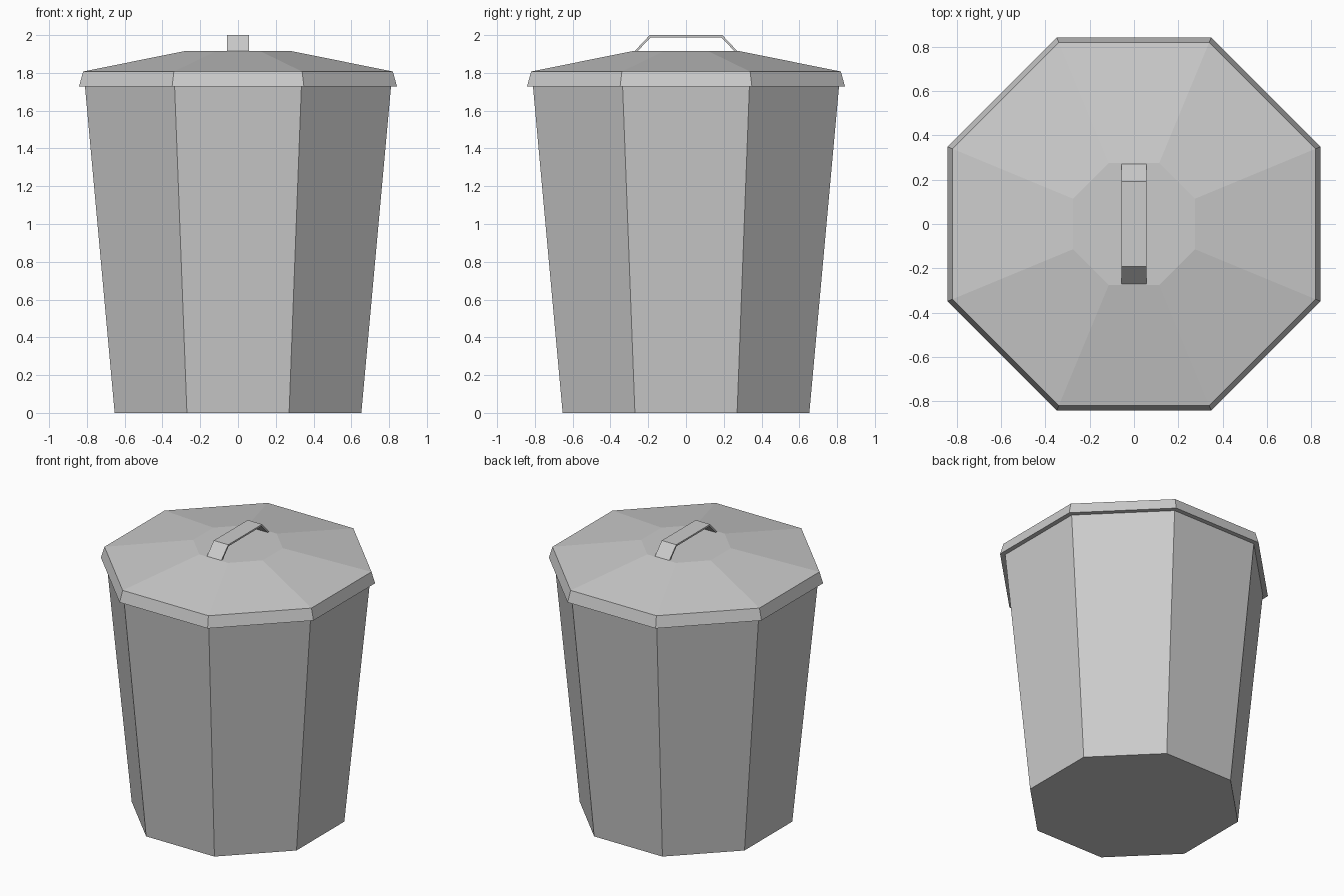
import bpy, bmesh
from math import cos, sin, pi

if "Cube" in bpy.data.objects:
    bpy.data.objects.remove(bpy.data.objects["Cube"])

SIDES = 8


def finish(name, bm):
    bmesh.ops.recalc_face_normals(bm, faces=bm.faces[:])
    me = bpy.data.meshes.new(name)
    bm.to_mesh(me)
    bm.free()
    ob = bpy.data.objects.new(name, me)
    bpy.context.collection.objects.link(ob)
    return ob


def octagon_loft(name, profile, caps):
    """Loft octagons given as (distance to flat side, z); cap the listed rings."""
    bm = bmesh.new()
    rings = []
    for apothem, z in profile:
        r = apothem / cos(pi / SIDES)
        rings.append([bm.verts.new((r * cos((i + 0.5) * 2 * pi / SIDES),
                                    r * sin((i + 0.5) * 2 * pi / SIDES), z))
                      for i in range(SIDES)])
    for a, b in zip(rings, rings[1:]):
        for i in range(SIDES):
            j = (i + 1) % SIDES
            bm.faces.new((a[i], a[j], b[j], b[i]))
    for c in caps:
        bm.faces.new(rings[c])
    return finish(name, bm)


# Tapered bin body with a closed bottom
octagon_loft("bin_body", [(0.653, 0), (0.81, 1.727)], [0])

# Lid: underside lip, flared rim, sloped roof, flat centre
octagon_loft("lid", [(0.81, 1.727), (0.842, 1.727), (0.82, 1.807), (0.275, 1.917)], [-1])

# Bent strap handle: outer and inner outline, extruded across x
outer = [(-0.272, 1.915), (-0.192, 2.0), (0.192, 2.0), (0.272, 1.915)]
inner = [(0.257, 1.915), (0.186, 1.988), (-0.186, 1.988), (-0.257, 1.915)]
bm = bmesh.new()
W = 0.057
left, right = [[bm.verts.new((x, y, z)) for y, z in outer + inner] for x in (-W, W)]
n = len(left)
for i in range(n):
    j = (i + 1) % n
    bm.faces.new((left[i], left[j], right[j], right[i]))
for side in (left, right):
    for i in range(3):
        bm.faces.new((side[i], side[i + 1], side[n - 2 - i], side[n - 1 - i]))
finish("lid_handle", bm)
